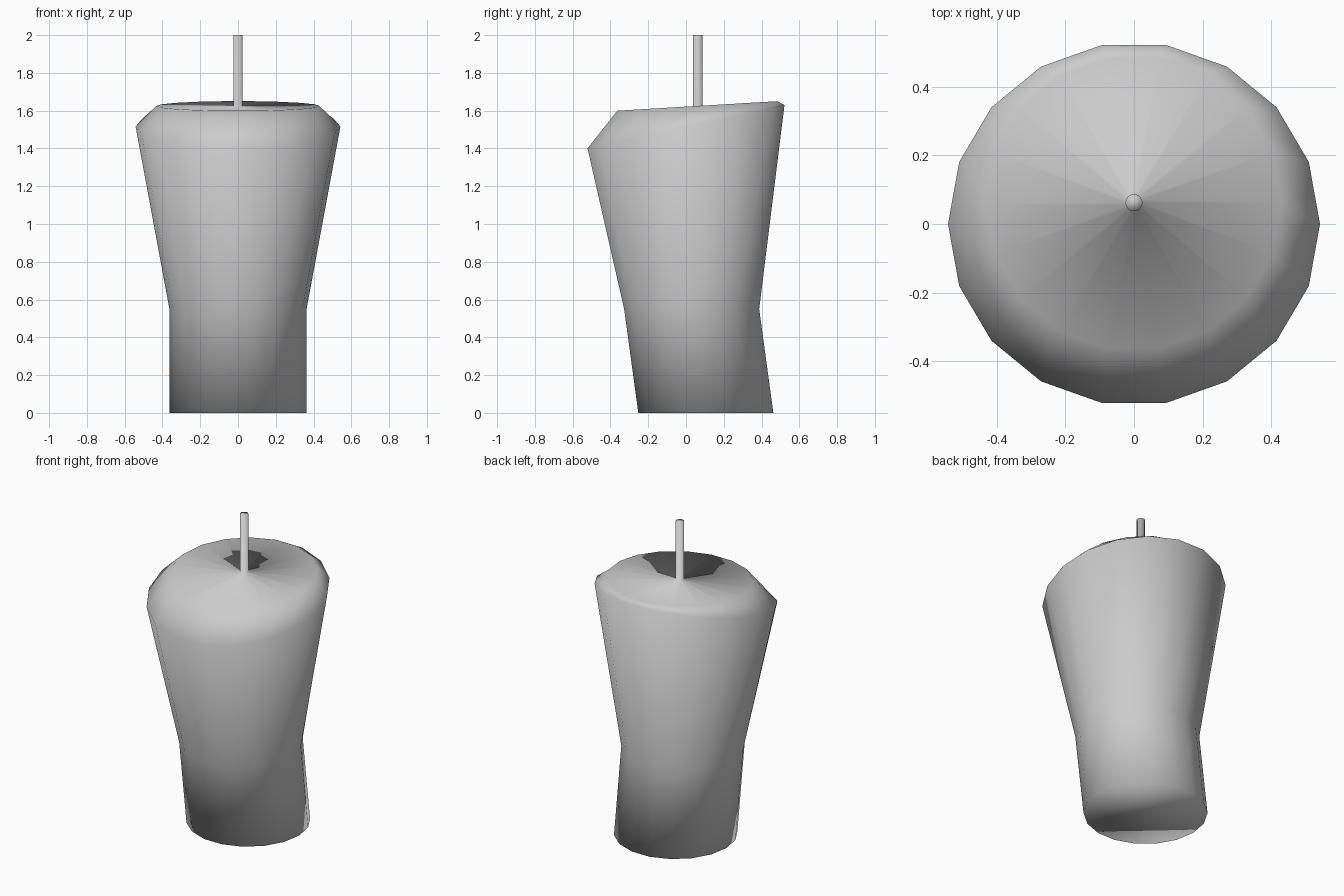
import bpy, bmesh
from math import sin, cos, pi, radians

if "Cube" in bpy.data.objects:
    bpy.data.objects.remove(bpy.data.objects["Cube"])

SIDES = 18

# Cross-sections from base to tip: centre y, centre z, radius, tilt (degrees)
SECTIONS = [
    (0.105, 0.0, 0.363, 0.0),      # foot
    (0.03, 0.55, 0.363, 0.0),      # waist
    (0.0, 1.515, 0.542, 12.4),     # shoulder
    (0.06, 1.625, 0.431, 3.4),     # top rim
    (0.062, 1.625, 0.025, 3.4),    # stem root
    (0.062, 2.0, 0.025, 0.0),      # stem tip
]


def add_ring(bm, cy, cz, radius, tilt):
    t = radians(tilt)
    ring = []
    for i in range(SIDES):
        a = 2 * pi * i / SIDES
        d = radius * sin(a)
        ring.append(bm.verts.new((radius * cos(a), cy + d * cos(t), cz + d * sin(t))))
    return ring


# Leaning flared body and thin stem, one continuous skin
bm = bmesh.new()
rings = [add_ring(bm, *s) for s in SECTIONS]
for low, high in zip(rings, rings[1:]):
    for i in range(SIDES):
        j = (i + 1) % SIDES
        bm.faces.new((low[i], low[j], high[j], high[i]))

# End caps
bm.faces.new(rings[0][::-1])
bm.faces.new(rings[-1])

# Fully smooth shading
for f in bm.faces:
    f.smooth = True
mesh = bpy.data.meshes.new("body_with_stem")
bm.to_mesh(mesh)
bm.free()
body = bpy.data.objects.new("body_with_stem", mesh)
bpy.context.collection.objects.link(body)
